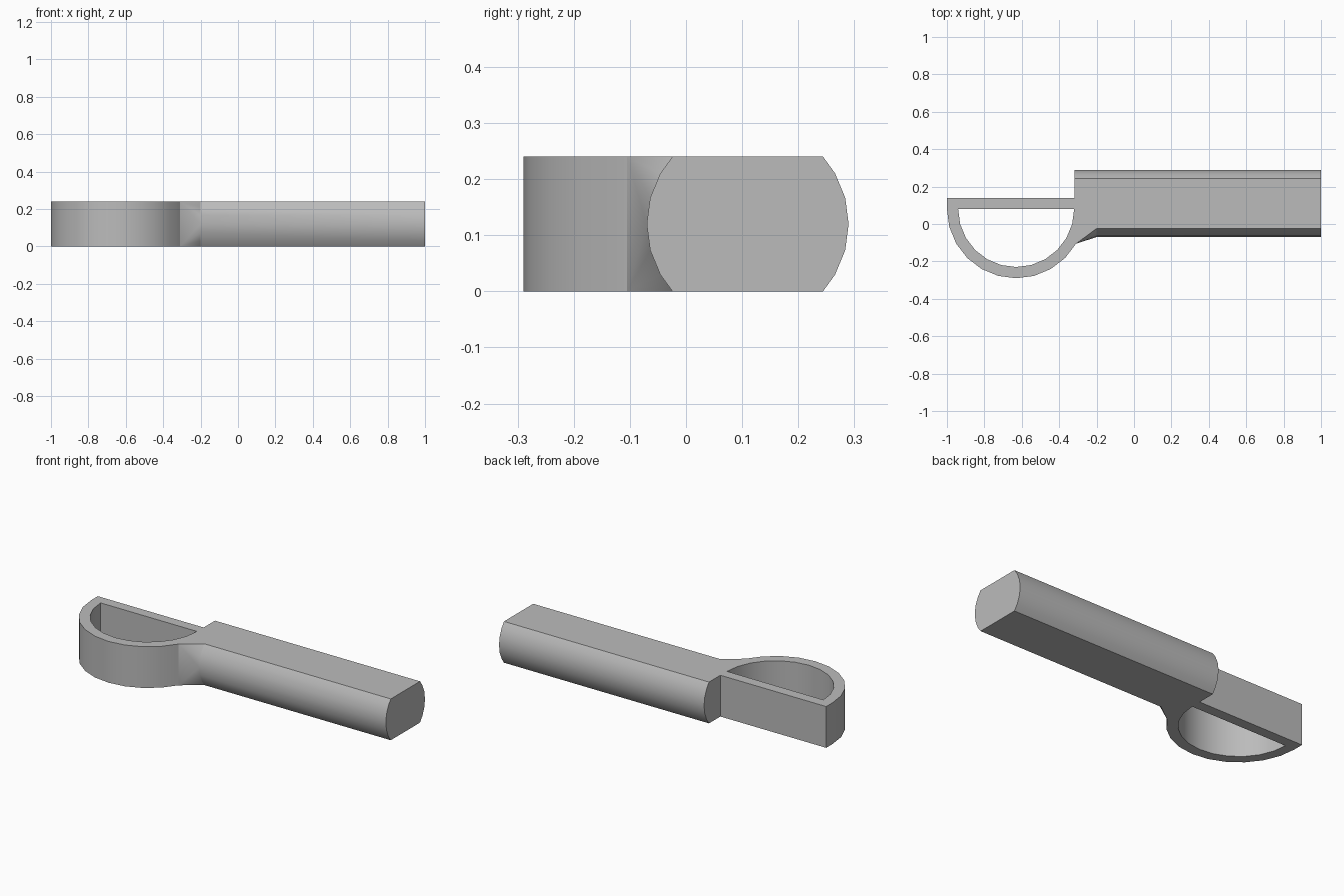
import bpy, bmesh
from math import sin, cos, radians
from mathutils import Vector

if "Cube" in bpy.data.objects:
    bpy.data.objects.remove(bpy.data.objects["Cube"], do_unlink=True)

HEIGHT = 0.24
STEP = 15                       # degrees per facet
RING_X, RING_Y = -0.63, 0.08    # centre of the half ring
GRIP_Y, GRIP_R = 0.11, 0.18     # axis and radius of the handle
GRIP_START = -0.319

grey = bpy.data.materials.new("plain grey")
grey.use_nodes = True
colour = (0.5, 0.5, 0.5, 1)
grey.diffuse_color = colour
grey.node_tree.nodes["Principled BSDF"].inputs["Base Color"].default_value = colour


def make_object(name, bm):
    bmesh.ops.recalc_face_normals(bm, faces=bm.faces)
    mesh = bpy.data.meshes.new(name)
    bm.to_mesh(mesh)
    bm.free()
    mesh.materials.append(grey)
    obj = bpy.data.objects.new(name, mesh)
    bpy.context.collection.objects.link(obj)
    return obj


def prism(name, points, offset):
    bm = bmesh.new()
    face = bm.faces.new([bm.verts.new(p) for p in points])
    new = bmesh.ops.extrude_face_region(bm, geom=[face])["geom"]
    verts = [g for g in new if isinstance(g, bmesh.types.BMVert)]
    bmesh.ops.translate(bm, vec=offset, verts=verts)
    return make_object(name, bm)


def half_circle(radius, z):
    return [(RING_X + radius * cos(radians(a)), RING_Y + radius * sin(radians(a)), z)
            for a in range(180, 361, STEP)]


def grip_arc(x, side):
    # One rounded side of the handle, from bottom to top
    half = HEIGHT / 2
    chord = (GRIP_R ** 2 - half ** 2) ** 0.5
    mid = [(x, GRIP_Y + side * GRIP_R * cos(radians(a)), half + GRIP_R * sin(radians(a)))
           for a in range(-2 * STEP, 2 * STEP + 1, STEP)]
    return [(x, GRIP_Y + side * chord, 0)] + mid + [(x, GRIP_Y + side * chord, HEIGHT)]


def combine(target, other, operation):
    mod = target.modifiers.new(operation.lower(), 'BOOLEAN')
    mod.operation, mod.object, mod.solver = operation, other, 'EXACT'
    bpy.context.view_layer.objects.active = target
    bpy.ops.object.modifier_apply(modifier=mod.name)
    bpy.data.objects.remove(other, do_unlink=True)


# D-shaped frame with a straight back bar
back = RING_Y + 0.06
outer = half_circle(0.37, 0)
frame = prism("ring_handle", [(outer[0][0], back, 0)] + outer + [(outer[-1][0], back, 0)],
              (0, 0, HEIGHT))
opening = prism("opening", half_circle(0.31, -0.1), (0, 0, HEIGHT + 0.2))
opening.hide_render = True
combine(frame, opening, 'DIFFERENCE')

# Handle: a round bar with flat top and bottom
grip = prism("grip", grip_arc(GRIP_START, 1) + grip_arc(GRIP_START, -1)[::-1],
             (1 - GRIP_START, 0, 0))

# Faceted web that blends the ring into the handle
corner = outer[-1 - 30 // STEP]
bm = bmesh.new()
points = grip_arc(-0.2, -1)
for z in (0, HEIGHT):
    points += [(corner[0], corner[1], z), (-0.29, 0.05, z), (-0.2, 0.05, z)]
for p in points:
    bm.verts.new(Vector(p))
bmesh.ops.convex_hull(bm, input=bm.verts)
web = make_object("web", bm)

combine(frame, grip, 'UNION')
combine(frame, web, 'UNION')

# Smooth the curved walls, keep the corners sharp
bpy.ops.object.select_all(action='DESELECT')
frame.select_set(True)
bpy.context.view_layer.objects.active = frame
bpy.ops.object.shade_smooth_by_angle(angle=radians(25))
